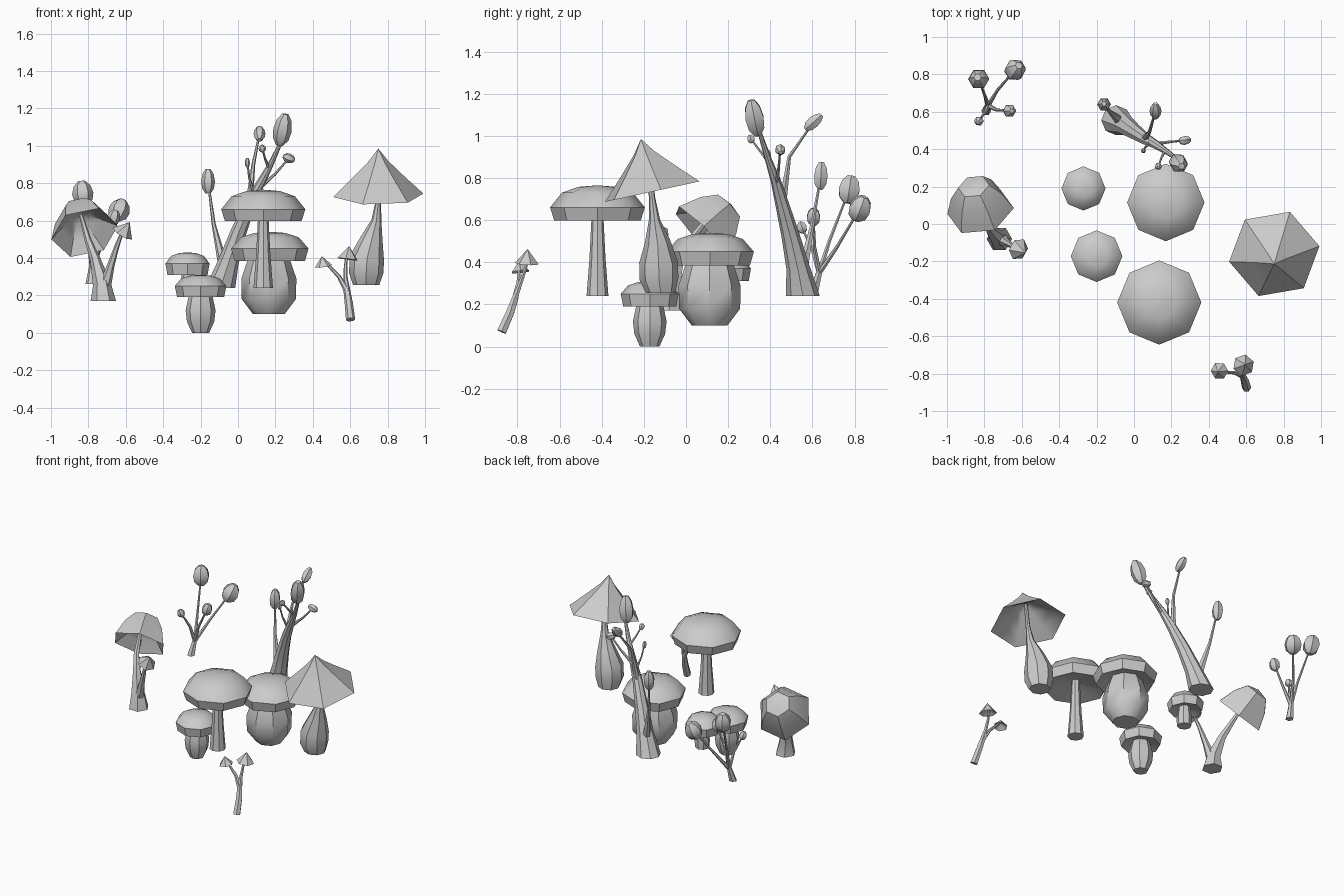
import bpy, bmesh, math
from mathutils import Vector as V


def finish(name, bm):
    bmesh.ops.remove_doubles(bm, verts=bm.verts, dist=1e-5)
    bmesh.ops.recalc_face_normals(bm, faces=bm.faces)
    me = bpy.data.meshes.new(name)
    bm.to_mesh(me)
    bm.free()
    for p in me.polygons:
        p.use_smooth = True
    me.set_sharp_from_angle(angle=math.radians(40))
    ob = bpy.data.objects.new(name, me)
    bpy.context.collection.objects.link(ob)


def skin(bm, rings):
    n = len(rings[0])
    for a, b in zip(rings, rings[1:]):
        for i in range(n):
            j = (i + 1) % n
            bm.faces.new((a[i], a[j], b[j], b[i]))
    bm.faces.new(rings[0])
    bm.faces.new(rings[-1])


def lathe(name, profile, origin, axis=(0, 0, 1), sides=8, phase=0):
    """Revolve (radius, height) points about a possibly tilted axis."""
    bm = bmesh.new()
    q = V((0, 0, 1)).rotation_difference(V(axis).normalized())
    rings = []
    for r, h in profile:
        r = max(r, 0.0005)
        ring = []
        for i in range(sides):
            a = math.radians(phase) + math.tau * i / sides
            ring.append(bm.verts.new(V(origin) + q @ V((r * math.cos(a), r * math.sin(a), h))))
        rings.append(ring)
    skin(bm, rings)
    finish(name, bm)


def tube(name, path, sides=6, flat=False):
    """Tapered stem through (x, y, z, radius) points."""
    bm = bmesh.new()
    pts = [V(p[:3]) for p in path]
    rings = []
    for k, p in enumerate(pts):
        t = (pts[min(k + 1, len(pts) - 1)] - pts[max(k - 1, 0)]).normalized()
        if flat and k == 0:
            t = V((0, 0, 1))
        q = V((0, 0, 1)).rotation_difference(t)
        r = path[k][3]
        rings.append([bm.verts.new(p + q @ V((r * math.cos(math.tau * i / sides),
                                              r * math.sin(math.tau * i / sides), 0)))
                      for i in range(sides)])
    skin(bm, rings)
    finish(name, bm)


def round_cap(name, x, y, rim, widest, top, R):
    h = top - widest
    lathe(name, [(0, top), (R * .4, top - h * .07), (R * .75, top - h * .33), (R, widest),
                 (R * .91, rim), (R * .5, rim + h * .25), (R * .1, rim + h * .5)], (x, y, 0))


def bud(name, c, w, l, axis=(0, 0, 1)):
    lathe(name, [(w * .35, -l), (w * .85, -l * .6), (w, 0), (w * .8, l * .6), (w * .35, l)],
          c, axis, 6)


def point_cap(name, c, axis, R, h, phase=0):
    lathe(name, [(0, h), (R * .5, h * .5), (R, 0), (R * .5, h * .3), (R * .1, h * .5)],
          c, axis, 6, phase)


# Four round-capped mushrooms
round_cap("tall_cap", .135, -.42, .597, .66, .765, .225)
lathe("tall_stem", [(.052, .24), (.038, .42), (.026, .66)], (.135, -.42, 0))
round_cap("fat_cap", .17, .115, .385, .45, .54, .207)
lathe("fat_stem", [(.085, .10), (.145, .18), (.147, .29), (.115, .385), (.09, .44)], (.165, .112, 0))
round_cap("small_cap", -.2, -.172, .19, .25, .31, .138)
lathe("small_stem", [(.046, 0), (.073, .06), (.08, .12), (.065, .19), (.05, .23)], (-.2, -.172, 0))
round_cap("back_cap", -.27, .19, .31, .37, .43, .118)
lathe("back_stem", [(.045, .195), (.05, .24), (.035, .36)], (-.26, .19, 0))

# Large pointed mushroom with swollen stem
lathe("pointed_cap", [(0, .255), (.055, .185), (.14, .10), (.245, 0), (.15, .06), (.06, .13), (.01, .16)],
      (.75, -.16, .735), (.0, -.21, .97), 6, 10)
tube("pointed_stem", [(.685, -.12, .255, .07), (.685, -.128, .32, .092), (.69, -.13, .40, .092),
                      (.715, -.135, .50, .06), (.74, -.15, .60, .027), (.75, -.16, .70, .015),
                      (.752, -.18, .88, .012)], 8, True)

# Left forked mushroom
lathe("leaning_cap", [(0, .205), (.085, .185), (.14, .11), (.182, 0), (.12, .06), (.05, .12), (.01, .13)],
      (-.82, .07, .535), (-.2, .71, .68), 6, 0)
tube("forked_stem", [(-.72, -.08, .17, .068), (-.728, -.075, .26, .048), (-.765, -.035, .40, .027),
                     (-.80, .01, .49, .019), (-.84, .12, .63, .01)], 6, True)
tube("forked_side_stem", [(-.715, -.08, .24, .035), (-.68, -.10, .36, .02), (-.645, -.12, .47, .013),
                          (-.61, -.14, .56, .007)])
point_cap("side_cap", (-.618, -.135, .53), (.5, -.25, .8), .06, .075)

# Small front pair
tube("front_stem", [(.602, -.875, .07, .025), (.592, -.835, .16, .022), (.58, -.81, .23, .017),
                    (.54, -.795, .30, .011), (.455, -.79, .39, .006)])
tube("front_side_stem", [(.592, -.83, .18, .018), (.575, -.79, .29, .012), (.575, -.765, .36, .009),
                         (.585, -.745, .43, .006)])
point_cap("front_cap_left", (.457, -.785, .355), (-.15, -.1, 1), .047, .055)
point_cap("front_cap_right", (.586, -.755, .393), (.12, .05, 1), .058, .07, 20)

# Back left budding sprig
tube("sprig_stem", [(-.79, .605, .26, .026), (-.785, .62, .31, .02), (-.778, .64, .38, .013)], 6, True)
fork = (-.78, .632, .35, .014)
for i, (mid, tip, w, l, ax) in enumerate([
        ((-.795, .68, .50), (-.83, .775, .745), .057, .066, (-.1, .15, 1)),
        ((-.73, .715, .47), (-.635, .825, .655), .058, .062, (.35, .4, 1)),
        ((-.735, .61, .47), (-.665, .605, .615), .036, .042, (.3, 0, 1)),
        ((-.795, .60, .46), (-.83, .55, .565), .026, .028, (-.2, -.3, 1))]):
    tube(f"sprig_branch_{i}", [fork, (*mid, .009), (*tip, .005)])
    bud(f"sprig_bud_{i}", tip, w, l, ax)

# Tall back branching stalk
tube("stalk_trunk", [(-.095, .555, .24, .08), (-.05, .53, .38, .055), (0, .495, .53, .043),
                     (.06, .455, .68, .032), (.115, .425, .79, .024), (.17, .39, .89, .016),
                     (.235, .345, 1.03, .009)], 8, True)
bud("stalk_bud_top", (.238, .325, 1.085), .05, .087, (.2, -.2, 1))
for i, (start, mid, tip, w, l, ax) in enumerate([
        ((.06, .46, .69, .02), (.082, .49, .90, .01), (.115, .605, 1.065), .032, .052, (0, .9, .8)),
        ((.11, .43, .77, .012), (.20, .44, .85, .007), (.272, .447, .933), .026, .033, (1, .1, -.4)),
        ((.085, .44, .74, .01), (.06, .41, .83, .006), (.05, .392, .91), .014, .025, (0, -.1, 1)),
        ((.165, .39, .88, .01), (.145, .35, .93, .006), (.13, .308, .985), .02, .02, (0, -.3, 1)),
        ((-.075, .55, .34, .028), (-.13, .60, .58, .011), (-.16, .64, .81), .037, .066, (0, .05, 1))]):
    tube(f"stalk_branch_{i}", [start, (*mid, mid and .009), (*tip, .005)])
    bud(f"stalk_bud_{i}", tip, w, l, ax)
